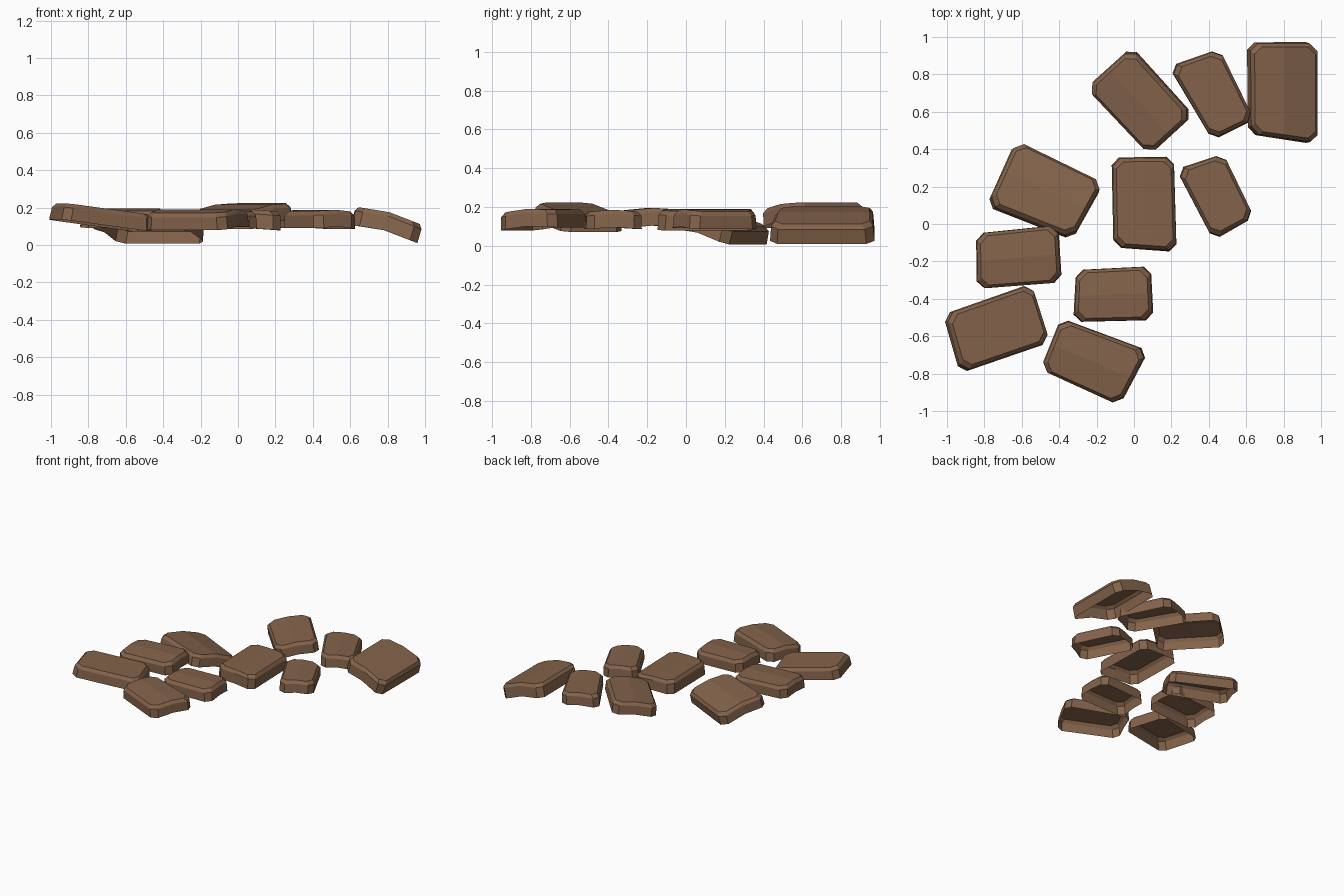
import bpy
import bmesh
from mathutils import Vector

if "Cube" in bpy.data.objects:
    bpy.data.objects.remove(bpy.data.objects["Cube"])

stone_mat = bpy.data.materials.new("brown_stone")
stone_mat.diffuse_color = (0.23, 0.125, 0.07, 1)
stone_mat.use_nodes = True
stone_mat.node_tree.nodes["Principled BSDF"].inputs["Base Color"].default_value = stone_mat.diffuse_color


def outline(a, b, cu, cv):
    """Chamfered rectangle in unit space, split at the bend line u = 0.5."""
    return [(a + cu, b), (.5, b), (1 - a - cu, b), (1 - a, b + cv), (1 - a, 1 - b - cv),
            (1 - a - cu, 1 - b), (.5, 1 - b), (a + cu, 1 - b), (a, 1 - b - cv), (a, b + cv)]


def slab(name, corners, heights, thick=.09, chamfer=.04):
    """Open-bottomed slab on a quad; heights = top at the start, bend and end of u."""
    p00, p10, p11, p01 = [Vector(c) for c in corners]
    along = (p10 + p11 - p00 - p01) / 2
    lu, lv = along.length, ((p01 + p11 - p00 - p10) / 2).length
    along.normalize()
    z0, zm, z1 = heights
    s0, s1 = (zm - z0) * 2 / lu, (z1 - zm) * 2 / lu

    bm = bmesh.new()
    rings = []
    for inset, depth in ((0, thick), (.006, .022), (.024, 0)):
        ring = []
        for u, v in outline(inset / lu, inset / lv, chamfer / lu, chamfer / lv):
            xy = p00.lerp(p10, u).lerp(p01.lerp(p11, u), v)
            z = z0 + (zm - z0) * 2 * u if u < .5 else zm + (z1 - zm) * (2 * u - 1)
            s = (s0 + s1) / 2 if u == .5 else (s0 if u < .5 else s1)
            n = Vector((-s * along.x, -s * along.y, 1)).normalized()
            ring.append(bm.verts.new(Vector((xy.x, xy.y, z)) - n * depth))
        rings.append(ring)
    # Side wall and bevelled rim
    for lo, hi in zip(rings, rings[1:]):
        for i in range(10):
            j = (i + 1) % 10
            bm.faces.new((lo[i], lo[j], hi[j], hi[i]))
    # Top in two halves, folded at the bend
    t = rings[-1]
    bm.faces.new(t[1:7])
    bm.faces.new(t[6:] + t[:2])
    me = bpy.data.meshes.new(name)
    bm.to_mesh(me)
    bm.free()
    me.materials.append(stone_mat)
    bpy.context.collection.objects.link(bpy.data.objects.new(name, me))


# Back row
slab("stone_back_right", [(.625, .48), (.995, .425), (.995, .97), (.62, .97)], (.205, .175, .103), .1)
slab("stone_back_middle", [(.415, .445), (.65, .56), (.465, .94), (.18, .84)], (.18, .188, .175))
slab("stone_back_left", [(-.015, .945), (-.265, .72), (.075, .36), (.315, .58)], (.225, .215, .18))

# Centre row
slab("stone_centre", [(-.11, -.125), (.235, -.15), (.22, .36), (-.12, .355)], (.19, .19, .178), .1)
slab("stone_centre_right", [(.42, -.09), (.65, .04), (.485, .38), (.22, .29)], (.18, .188, .175))
slab("stone_centre_left", [(-.325, -.075), (-.155, .23), (-.625, .46), (-.785, .105)], (.18, .155, .092))

# Front rows
slab("stone_left", [(-.385, -.32), (-.405, .0), (-.845, -.045), (-.84, -.355)], (.18, .195, .185))
slab("stone_front_centre", [(.105, -.52), (.09, -.22), (-.31, -.24), (-.325, -.53)], (.175, .185, .175))
slab("stone_front_left", [(-.54, -.315), (-1.01, -.48), (-.92, -.795), (-.44, -.63)], (.16, .192, .225))
slab("stone_front", [(-.08, -.98), (.08, -.675), (-.39, -.5), (-.505, -.785)], (.168, .19, .185))
